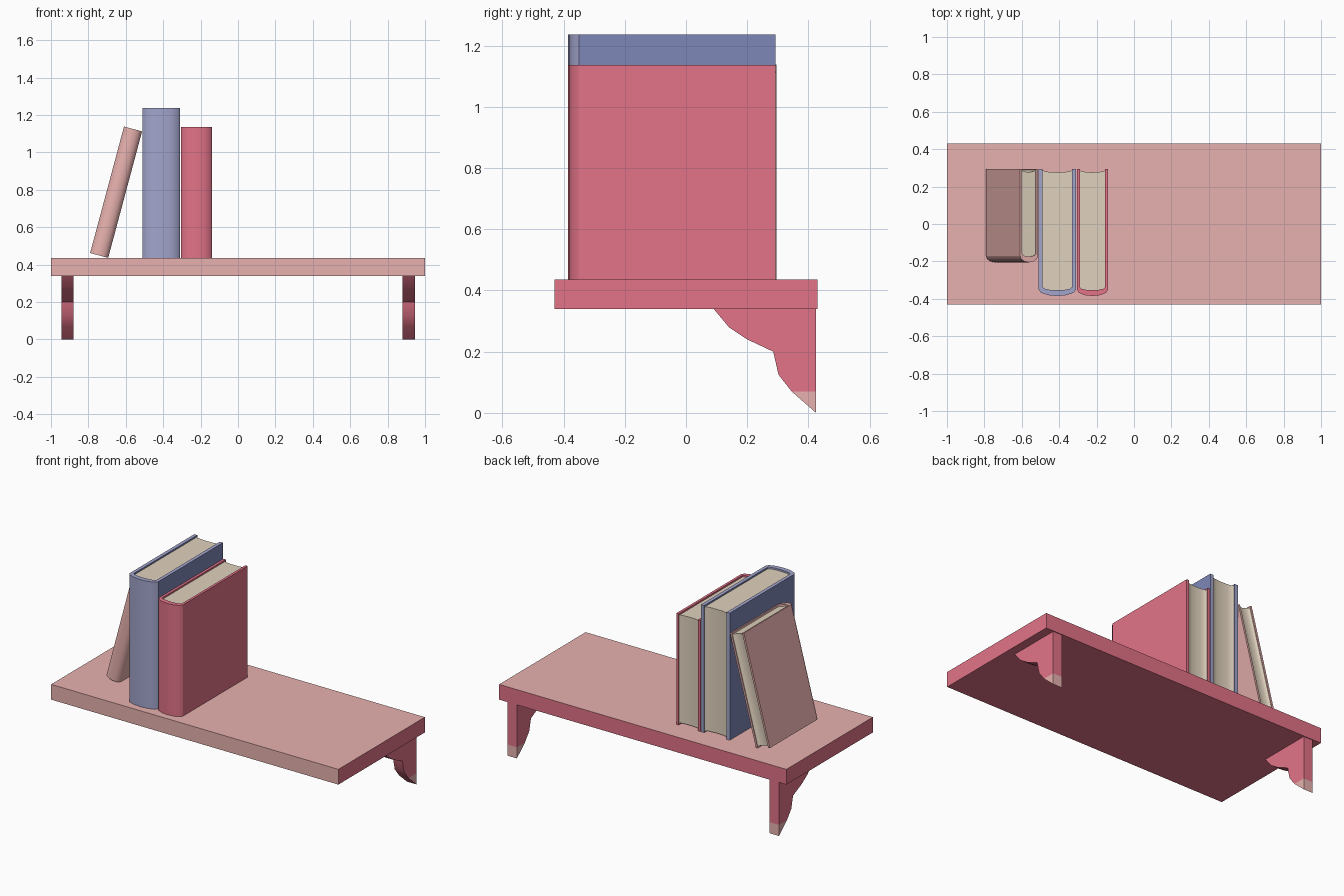
import bpy, bmesh, math
from mathutils import Matrix

if "Cube" in bpy.data.objects:
    bpy.data.objects.remove(bpy.data.objects["Cube"])


def material(name, rgb):
    m = bpy.data.materials.new(name)
    lin = [((c / 255 + 0.055) / 1.055) ** 2.4 for c in rgb]
    m.diffuse_color = (*lin, 1)
    m.use_nodes = True
    m.node_tree.nodes["Principled BSDF"].inputs["Base Color"].default_value = m.diffuse_color
    return m


PINK = material("dusty pink", (232, 178, 175))
RED = material("rose red", (226, 115, 136))
BLUE = material("pale blue", (162, 165, 204))
DEEP = material("deep blue", (126, 135, 184))
PAPER = material("paper", (224, 210, 190))


def prism(name, pts, offset, mats, rule=None, cut_z=None, flat=None):
    """Extrude a closed 3D outline along offset; rule picks the material per face."""
    bm = bmesh.new()
    face = bm.faces.new([bm.verts.new(p) for p in pts])
    ext = bmesh.ops.extrude_face_region(bm, geom=[face], use_keep_orig=True)
    moved = [v for v in ext["geom"] if isinstance(v, bmesh.types.BMVert)]
    bmesh.ops.translate(bm, vec=offset, verts=moved)
    if cut_z is not None:
        bmesh.ops.bisect_plane(bm, geom=bm.verts[:] + bm.edges[:] + bm.faces[:],
                               dist=0.0005, plane_co=(0, 0, cut_z), plane_no=(0, 0, 1))
    bmesh.ops.recalc_face_normals(bm, faces=bm.faces[:])
    bm.normal_update()
    me = bpy.data.meshes.new(name)
    bm.to_mesh(me)
    bm.free()
    for m in mats:
        me.materials.append(m)
    ob = bpy.data.objects.new(name, me)
    bpy.context.collection.objects.link(ob)
    bpy.ops.object.select_all(action='DESELECT')
    ob.select_set(True)
    bpy.context.view_layer.objects.active = ob
    bpy.ops.object.shade_smooth_by_angle(angle=math.radians(36))
    for p in me.polygons:
        if rule:
            p.material_index = rule(p)
        if abs(p.normal.x) > 0.99 or abs(p.normal.z) > 0.99:
            p.use_smooth = False
    return ob


# shelf board: top and front are pink, the rest is red
prism("shelf_board",
      [(-1, -0.43, 0.34), (1, -0.43, 0.34), (1, 0.43, 0.34), (-1, 0.43, 0.34)],
      (0, 0, 0.096), [RED, PINK],
      lambda p: int(p.normal.z > 0.5 or p.normal.y < -0.5))

# shaped brackets with pink tips
OGEE = [(0.09, 0.34), (0.14, 0.28), (0.20, 0.24), (0.285, 0.20), (0.302, 0.125),
        (0.345, 0.07), (0.425, 0.0), (0.425, 0.34)]
for side, x in (("left", -0.945), ("right", 0.88)):
    prism(side + "_bracket", [(x, y, z) for y, z in OGEE], (0.065, 0, 0), [RED, PINK],
          lambda p: int(p.center.z < 0.07 and p.normal.y > -0.1), cut_z=0.07)


def spine(x0, x1, y, depth, n=6):
    """Rounded spine line from x0 to x1, bulging to -y."""
    mid, r = (x0 + x1) / 2, (x1 - x0) / 2
    return [(mid - r * math.cos(math.pi * i / n), y - depth * math.sin(math.pi * i / n))
            for i in range(n + 1)]


def book(name, w, h, y0, y1, t, mats, place):
    """U-shaped cover around a block of pages, standing on z = 0 from x = 0 to w."""
    ys = y0 + 0.035
    outer = spine(0, w, ys, 0.035)
    inner = spine(t, w - t, ys + 0.012, 0.016)
    outline = [(0, y1)] + outer + [(w, y1), (w - t, y1)] + inner[::-1] + [(t, y1)]
    cover = prism(name + "_cover", [(x, y, 0) for x, y in outline], (0, 0, h), mats,
                  lambda p: (len(mats) - 1) * int(abs(p.normal.x) > 0.99))
    # pages sit slightly inside the cover, with a gently hollow fore edge
    hollow = spine(t, w - t, y1 - 0.005, 0.012)[::-1]
    pages = prism(name + "_pages", [(x, y, 0.01) for x, y in inner + hollow],
                  (0, 0, h - 0.02), [PAPER])
    for ob in (cover, pages):
        ob.matrix_world = place


FLOOR = 0.436
book("blue_book", 0.20, 0.80, -0.385, 0.293, 0.022, [BLUE, DEEP],
     Matrix.Translation((-0.51, 0, FLOOR)))
book("red_book", 0.168, 0.70, -0.385, 0.293, 0.016, [RED],
     Matrix.Translation((-0.306, 0, FLOOR)))
# thin book leaning on the blue one, pivoting on its lower right edge
book("leaning_book", 0.10, 0.70, -0.205, 0.295, 0.012, [PINK],
     Matrix.Translation((-0.694, 0, FLOOR)) @ Matrix.Rotation(math.radians(15), 4, 'Y')
     @ Matrix.Translation((-0.10, 0, 0)))
